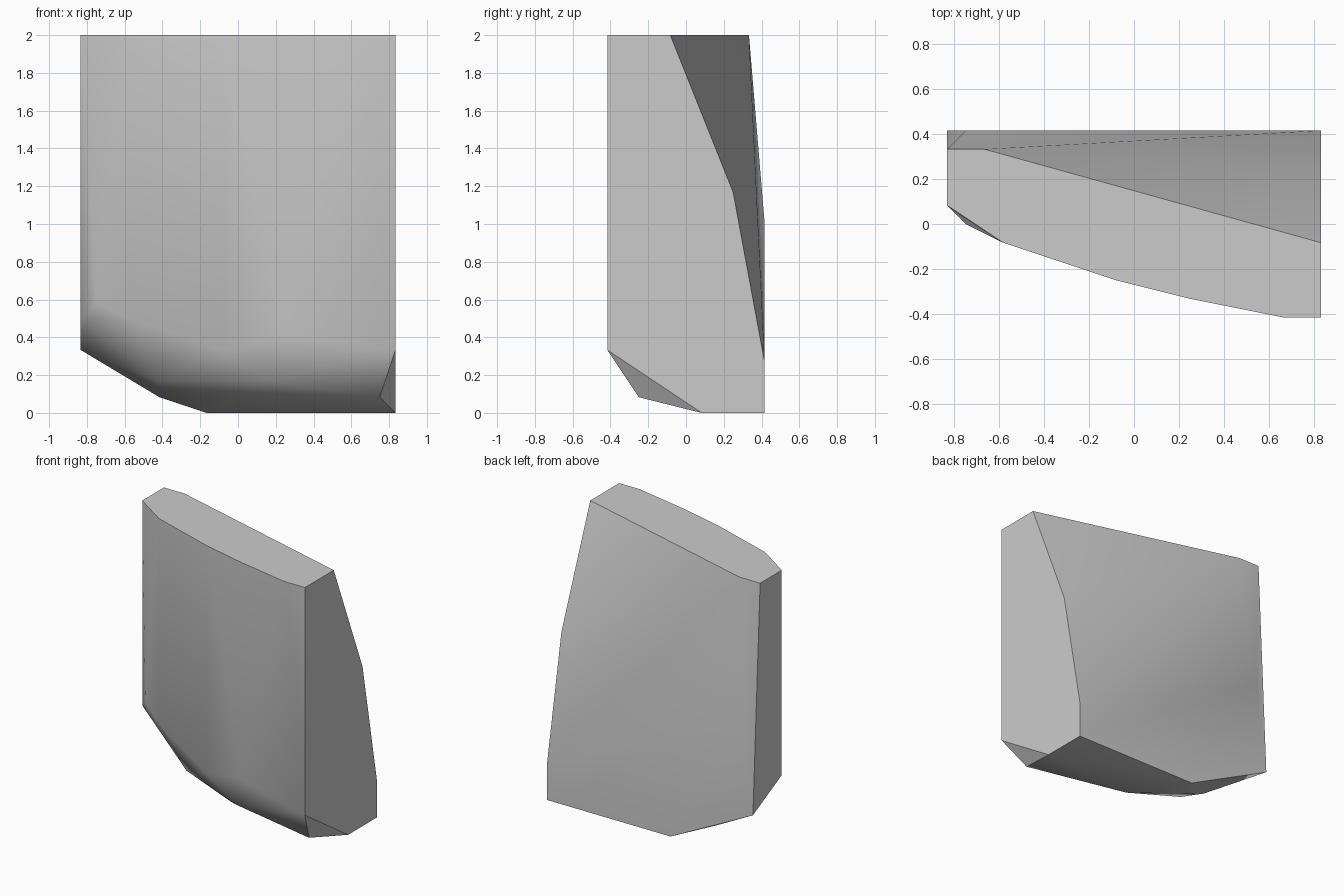
import bpy
import bmesh
import math
from mathutils import Vector

UNIT = 1 / 12  # the corners sit on a grid of twelfths


def remove_default_cube():
    cube = bpy.data.objects.get("Cube")
    if cube:
        bpy.data.objects.remove(cube, do_unlink=True)


def make_material(name, colour):
    material = bpy.data.materials.new(name)
    material.use_nodes = True
    material.diffuse_color = colour
    shader = next(n for n in material.node_tree.nodes if n.type == "BSDF_PRINCIPLED")
    shader.inputs["Base Color"].default_value = colour
    return material


def make_hull(name, corners, material):
    """Wrap a closed faceted block around a set of corner points."""
    mesh = bpy.data.meshes.new(name)
    bm = bmesh.new()
    for corner in corners:
        bm.verts.new(Vector(corner) * UNIT)
    hull = bmesh.ops.convex_hull(bm, input=bm.verts[:])
    loose = [v for v in bm.verts if not v.link_faces]
    bmesh.ops.delete(bm, geom=loose, context="VERTS")
    # Merge coplanar triangles into clean flat faces
    bmesh.ops.dissolve_limit(bm, angle_limit=math.radians(1),
                             verts=bm.verts[:], edges=bm.edges[:])
    bmesh.ops.recalc_face_normals(bm, faces=bm.faces[:])
    bm.to_mesh(mesh)
    bm.free()
    mesh.materials.append(material)
    block = bpy.data.objects.new(name, mesh)
    bpy.context.collection.objects.link(block)
    return block


remove_default_cube()
stone_grey = make_material("stone grey", (0.6, 0.6, 0.6, 1.0))

# Flat top outline, long curved front and straight back
top_outline = [(-10, 4), (-8, 4), (10, -1), (10, -5), (8, -5), (3, -4),
               (-1, -3), (-7, -1), (-10, 1)]
top_rim = [(x, y, 24) for x, y in top_outline]

# Side walls at either end
wide_end = [(10, y, z) for y, z in [(3, 14), (5, 3.2), (5, 0), (1, 0), (-5, 4)]]
narrow_end = [(-10, 1, 6), (-10, 5, 4)]

# Bulge of the back wall and its lowest point
back_wall = [(-9, 5, 12), (-2, 5, 0)]

# Lower edge of the front wall
front_wall = [(-9, 0, 7), (-7, -1, 6), (-1, -3, 4), (3, -4, 5)]

# Chamfered underside
underside = [(9, -3, 1), (2, -3, 2), (0, -1, 1), (-5, 0, 2), (-5, 3, 1)]

corners = top_rim + wide_end + narrow_end + back_wall + front_wall + underside
block = make_hull("rock_block", corners, stone_grey)

# Soft shading across shallow facets, crisp main edges
bpy.ops.object.select_all(action="DESELECT")
block.select_set(True)
bpy.context.view_layer.objects.active = block
bpy.ops.object.shade_smooth_by_angle(angle=math.radians(30))
